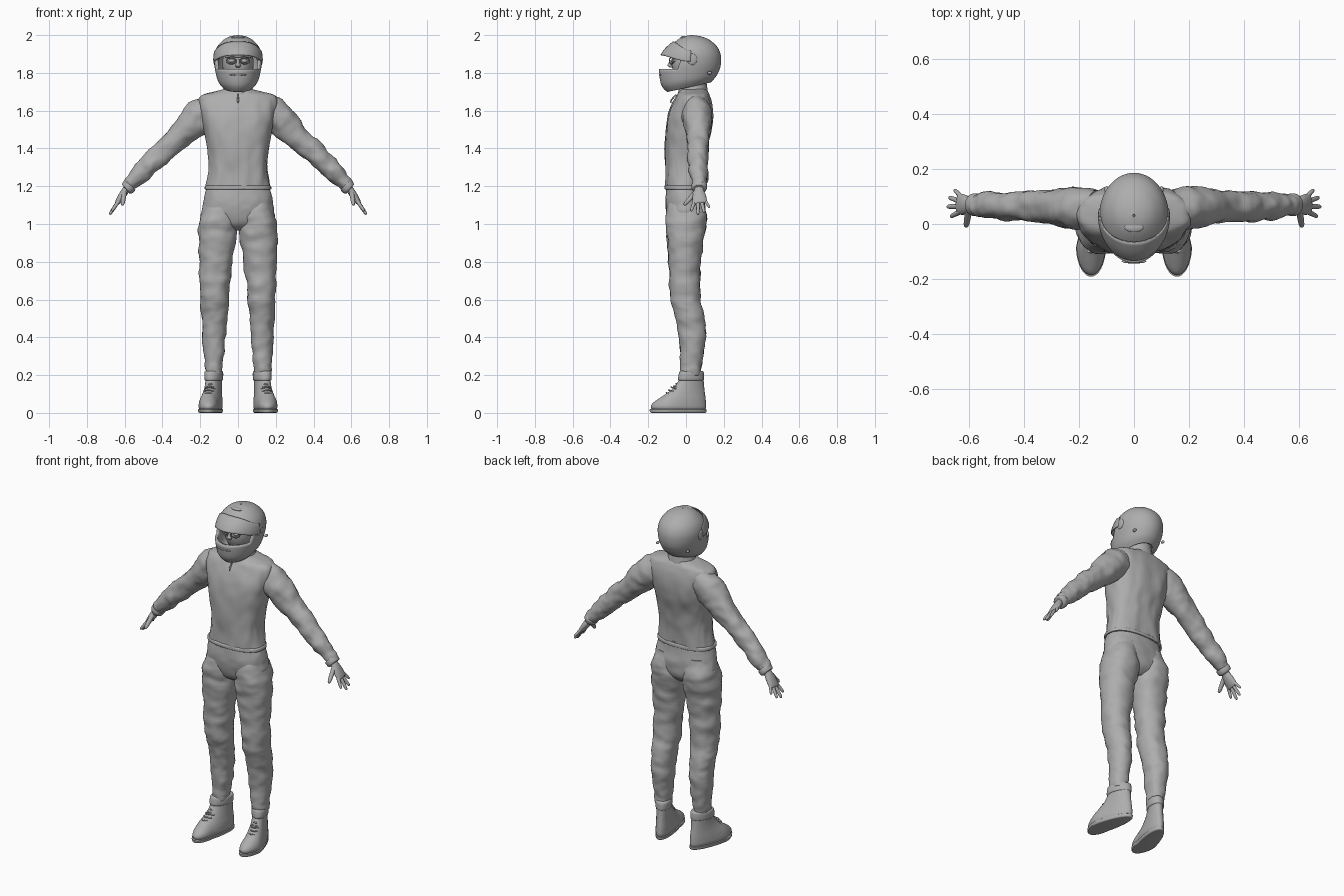
import bpy, bmesh, math
from mathutils import Vector, noise

if "Cube" in bpy.data.objects:
    bpy.data.objects.remove(bpy.data.objects["Cube"])

grey = bpy.data.materials.new("plain grey")
grey.use_nodes = True
grey.diffuse_color = (0.42, 0.42, 0.42, 1)
grey.node_tree.nodes["Principled BSDF"].inputs["Base Color"].default_value = (0.42, 0.42, 0.42, 1)
parts = []


def finish(name, bm):
    bmesh.ops.recalc_face_normals(bm, faces=bm.faces)
    mesh = bpy.data.meshes.new(name)
    bm.to_mesh(mesh)
    bm.free()
    mesh.materials.append(grey)
    obj = bpy.data.objects.new(name, mesh)
    bpy.context.collection.objects.link(obj)
    parts.append(obj)
    return obj


def smooth_path(keys, steps):
    """Catmull-Rom interpolation of tuples."""
    out = []
    for i in range(len(keys) - 1):
        p0, p1 = keys[max(i - 1, 0)], keys[i]
        p2, p3 = keys[i + 1], keys[min(i + 2, len(keys) - 1)]
        for s in range(steps):
            t = s / steps
            out.append([0.5 * (2 * b + (c - a) * t + (2 * a - 5 * b + 4 * c - d) * t ** 2
                               + (3 * b - a - 3 * c + d) * t ** 3)
                        for a, b, c, d in zip(p0, p1, p2, p3)])
    return out + [list(keys[-1])]


def loft(name, keys, side=1, flat=False, steps=4, seg=32, power=2, fold=0, freq=(12, 12, 12), caps=True):
    """Skin elliptical rings (x, y, z, width, depth), level or square to the path."""
    rows = smooth_path(keys, steps)
    bm = bmesh.new()
    rings = []
    for i, (x, y, z, w, d) in enumerate(rows):
        along = Vector((0, 0, 1))
        if not flat:
            along = Vector(rows[min(i + 1, len(rows) - 1)][:3]) - Vector(rows[max(i - 1, 0)][:3])
        u = Vector((0, 1, 0)).cross(along).normalized()
        v = along.cross(u).normalized()
        ring = []
        for k in range(seg):
            a = 2 * math.pi * k / seg
            c, s = math.cos(a), math.sin(a)
            c = math.copysign(abs(c) ** (2 / power), c)
            s = math.copysign(abs(s) ** (2 / power), s)
            out = u * (c * w) + v * (s * d)
            p = Vector((x, y, z)) + out
            if fold:
                q = Vector((p.x * side * freq[0], p.y * freq[1], p.z * freq[2]))
                p += out.normalized() * fold * (noise.noise(q) + 0.5 * noise.noise(q * 2.3))
            ring.append(bm.verts.new((p.x * side, p.y, p.z)))
        rings.append(ring)
    for r0, r1 in zip(rings, rings[1:]):
        for k in range(seg):
            bm.faces.new((r0[k], r0[(k + 1) % seg], r1[(k + 1) % seg], r1[k]))
    if caps:
        bm.faces.new(rings[0])
        bm.faces.new(rings[-1])
    return finish(name, bm)


def stack(name, levels, **kw):
    """Level rings given as (z, x, half width, front y, back y)."""
    return loft(name, [(x, (f + b) / 2, z, w, (b - f) / 2) for z, x, w, f, b in levels], flat=True, **kw)


def ball(name, centre, size, seg=24):
    bm = bmesh.new()
    bmesh.ops.create_uvsphere(bm, u_segments=seg, v_segments=seg // 2, radius=1)
    for v in bm.verts:
        v.co = Vector([c + s * q for c, s, q in zip(centre, size, v.co)])
    return finish(name, bm)


# Jacket and collar
stack("jacket", [(1.185, 0, .172, -.108, .09), (1.3, 0, .153, -.108, .096), (1.4, 0, .162, -.11, .112),
                 (1.5, 0, .18, -.108, .135), (1.58, 0, .2, -.093, .142), (1.64, 0, .21, -.07, .138),
                 (1.68, 0, .195, -.05, .125), (1.7, 0, .13, -.035, .115), (1.715, 0, .07, -.025, .105)],
      power=2.4, seg=64, steps=6, fold=.008, freq=(18, 18, 6))
stack("jacket_hem", [(1.183, 0, .17, -.106, .088), (1.185, 0, .176, -.112, .094),
                     (1.2, 0, .175, -.112, .094), (1.205, 0, .168, -.106, .09)], power=2.4, seg=64)
stack("collar", [(1.67, 0, .09, -.045, .12), (1.705, 0, .08, -.04, .115), (1.74, 0, .072, -.032, .11),
                 (1.765, 0, .068, -.03, .108), (1.768, 0, .06, -.02, .1)])
loft("zip_pull", [(0, -.053, 1.685, .003, .004), (0, -.078, 1.655, .005, .004), (0, -.08, 1.64, .003, .003)], seg=8)

# Trouser hips
stack("trouser_hips", [(.965, 0, .05, -.04, .05), (1.0, 0, .14, -.085, .09), (1.05, 0, .188, -.103, .1),
                       (1.1, 0, .186, -.108, .1), (1.15, 0, .178, -.108, .092), (1.21, 0, .16, -.1, .085)],
      power=2.3, seg=64, fold=.006)

for side, tag in ((1, "left"), (-1, "right")):
    # Trouser leg, bunched lower down
    stack(tag + "_trouser_leg",
          [(1.13, .095, .07, -.085, .085), (1.05, .103, .092, -.105, .108), (.98, .107, .102, -.106, .105),
           (.9, .11, .098, -.1, .09), (.8, .117, .088, -.09, .077), (.7, .122, .08, -.087, .073),
           (.6, .124, .074, -.082, .077), (.53, .125, .069, -.06, .092), (.45, .126, .064, -.044, .102),
           (.36, .127, .058, -.036, .1), (.27, .129, .049, -.028, .086), (.205, .13, .043, -.024, .078),
           (.2, .13, .034, -.015, .07)],
          side=side, steps=6, seg=40, power=2.2, fold=.009, freq=(10, 10, 17))

    # Sleeve, cuff and hand
    loft(tag + "_sleeve",
         [(.13, .055, 1.625, .075, .07), (.2, .058, 1.572, .087, .078), (.26, .062, 1.515, .078, .07),
          (.35, .065, 1.427, .06, .057), (.43, .066, 1.352, .057, .054), (.5, .067, 1.287, .052, .05),
          (.56, .07, 1.222, .042, .042), (.578, .07, 1.2, .036, .037)],
         side=side, steps=7, fold=.01, freq=(15, 12, 15))
    loft(tag + "_cuff", [(.568, .07, 1.209, .03, .03), (.572, .07, 1.205, .038, .041),
                         (.588, .07, 1.186, .036, .039), (.592, .07, 1.182, .024, .026)], side=side)
    loft(tag + "_palm", [(.575, .07, 1.2, .022, .024), (.595, .069, 1.178, .02, .026), (.615, .07, 1.148, .019, .036),
                         (.637, .073, 1.115, .014, .038), (.642, .074, 1.108, .008, .03)], side=side, seg=20)
    fingers = (("thumb", (.602, .05, 1.165), (.612, -.01, 1.1), .012),
               ("index_finger", (.633, .045, 1.12), (.668, .027, 1.068), .009),
               ("middle_finger", (.636, .064, 1.116), (.68, .063, 1.05), .0095),
               ("ring_finger", (.635, .083, 1.116), (.674, .097, 1.06), .009),
               ("little_finger", (.63, .1, 1.125), (.655, .125, 1.087), .008))
    for finger, base, tip, r in fingers:
        b, t = Vector(base), Vector(tip)
        loft(tag + "_" + finger, [(*b.lerp(t, k), r * g, r * g) for k, g in
                                  ((0, 1.1), (.5, 1), (.85, .85), (.97, .55), (1, .2))], side=side, seg=12, steps=2)

    # Shoe, turned outward at the toe
    shoe = [stack(tag + "_shoe",
                  [(.012, 0, .045, -.175, .1), (.03, 0, .052, -.186, .106), (.05, 0, .052, -.178, .106),
                   (.075, 0, .049, -.145, .104), (.105, 0, .044, -.1, .1), (.14, 0, .041, -.06, .096),
                   (.18, 0, .041, -.036, .093), (.205, 0, .042, -.032, .092), (.207, 0, .03, -.02, .08)], seg=40),
            stack(tag + "_shoe_sole", [(0, 0, .045, -.175, .1), (.003, 0, .052, -.189, .107),
                                       (.018, 0, .054, -.192, .109), (.02, 0, .048, -.182, .103)], seg=40, steps=2),
            stack(tag + "_shoe_cuff", [(.17, 0, .038, -.034, .088), (.178, 0, .046, -.042, .096),
                                       (.215, 0, .047, -.036, .094), (.222, 0, .038, -.026, .086)])]
    for n in range(5):
        y, z = -.1 + .013 * n, .106 + .015 * n - .003 * n * (n > 2)
        shoe.append(loft(tag + "_lace", [(-.026, y + .022, z - .008, .004, .004), (0, y - .004, z, .004, .004),
                                         (.026, y + .022, z - .008, .004, .004)], seg=8))
    for obj in shoe:
        for v in obj.data.vertices:
            x = v.co.x
            # The toe end is a little wider than the heel
            x *= 1 + .9 * max(0, min(.2, -v.co.y))
            v.co.x = x + side * (.135 + .24 * max(-.2, min(.09, -v.co.y)))

# Helmet shell with an eye opening and a bottom edge that rises to the back
helmet = stack("helmet_shell",
               [(1.725, 0, .08, -.1, .13), (1.76, 0, .107, -.132, .158), (1.82, 0, .122, -.142, .179),
                (1.86, 0, .126, -.127, .186), (1.9, 0, .124, -.112, .183), (1.94, 0, .109, -.085, .164),
                (1.975, 0, .077, -.045, .124), (1.993, 0, .042, -.01, .08), (2.0, 0, .004, .025, .035)],
               seg=64, steps=5, caps=False)
bm = bmesh.new()
bm.from_mesh(helmet.data)
opening = [f for f in bm.faces if f.calc_center_median().y < -.035 and 1.82 < f.calc_center_median().z < 1.908]
bmesh.ops.delete(bm, geom=opening, context='FACES')
for v in bm.verts:
    if v.co.z < 1.82:
        v.co.z += .22 * (v.co.y - .02) * (1.82 - v.co.z) / .095
bm.to_mesh(helmet.data)
bm.free()
shell = helmet.modifiers.new("thickness", 'SOLIDIFY')
shell.thickness = .014
shell.offset = -1

# Raised visor wrapped round the front
bm = bmesh.new()
grid = []
for i in range(33):
    a = math.radians(-88 + 176 * i / 32)
    drop = abs(math.sin(a)) ** 3
    low, high = 1.895 - .035 * drop, 1.967 - .05 * drop
    column = []
    for j in range(9):
        t = j / 8
        bulge = .008 * math.sin(math.pi * t)
        column.append(bm.verts.new(((.131 - .006 * t + bulge * .3) * math.sin(a),
                                    .03 - (.165 - .067 * t + bulge) * math.cos(a), low + (high - low) * t)))
    grid.append(column)
for c0, c1 in zip(grid, grid[1:]):
    for j in range(8):
        bm.faces.new((c0[j], c1[j], c1[j + 1], c0[j + 1]))
visor = finish("visor", bm)
visor.modifiers.new("thickness", 'SOLIDIFY').thickness = .005

# Visor hinges, brow vent and chin vent
for side, tag in ((1, "left"), (-1, "right")):
    ball(tag + "_visor_hinge", (.124 * side, .032, 1.872), (.007, .027, .03))
    ball(tag + "_rear_button", (.1 * side, .125, 1.8), (.008, .013, .008), 12)
ball("crown_vent", (0, -.012, 1.987), (.035, .018, .008))
ball("chin_vent", (0, -.136, 1.79), (.045, .008, .006))

# Head and eyewear seen through the opening
ball("head", (0, .025, 1.85), (.083, .1, .115), 32)
loft("nose", [(0, -.07, 1.872, .007, .008), (0, -.082, 1.85, .01, .012), (0, -.084, 1.838, .014, .013),
              (0, -.075, 1.828, .008, .008)], flat=True, seg=16)
loft("brow", [(-.065, -.045, 1.886, .008, .008), (-.03, -.07, 1.893, .009, .01), (0, -.076, 1.888, .008, .01),
              (.03, -.07, 1.893, .009, .01), (.065, -.045, 1.886, .008, .008)], seg=12)
for side, tag in ((1, "left"), (-1, "right")):
    ball(tag + "_eye", (.034 * side, -.067, 1.864), (.016, .012, .011))
    rim = []
    for k in range(13):
        a = 2 * math.pi * k / 12
        rim.append(((.036 + .025 * math.cos(a)) * side, -.078 + .01 * math.cos(a), 1.864 + .017 * math.sin(a)))
    curve = bpy.data.curves.new(tag + "_eye_rim", 'CURVE')
    curve.dimensions = '3D'
    curve.bevel_depth = .003
    spline = curve.splines.new('POLY')
    spline.points.add(len(rim) - 1)
    for point, co in zip(spline.points, rim):
        point.co = (*co, 1)
    curve.materials.append(grey)
    bpy.context.collection.objects.link(bpy.data.objects.new(tag + "_eye_rim", curve))

# Smooth shading with crisp edges
bpy.ops.object.select_all(action='DESELECT')
for obj in parts:
    obj.select_set(True)
bpy.context.view_layer.objects.active = parts[0]
bpy.ops.object.shade_smooth_by_angle(angle=math.radians(45))
